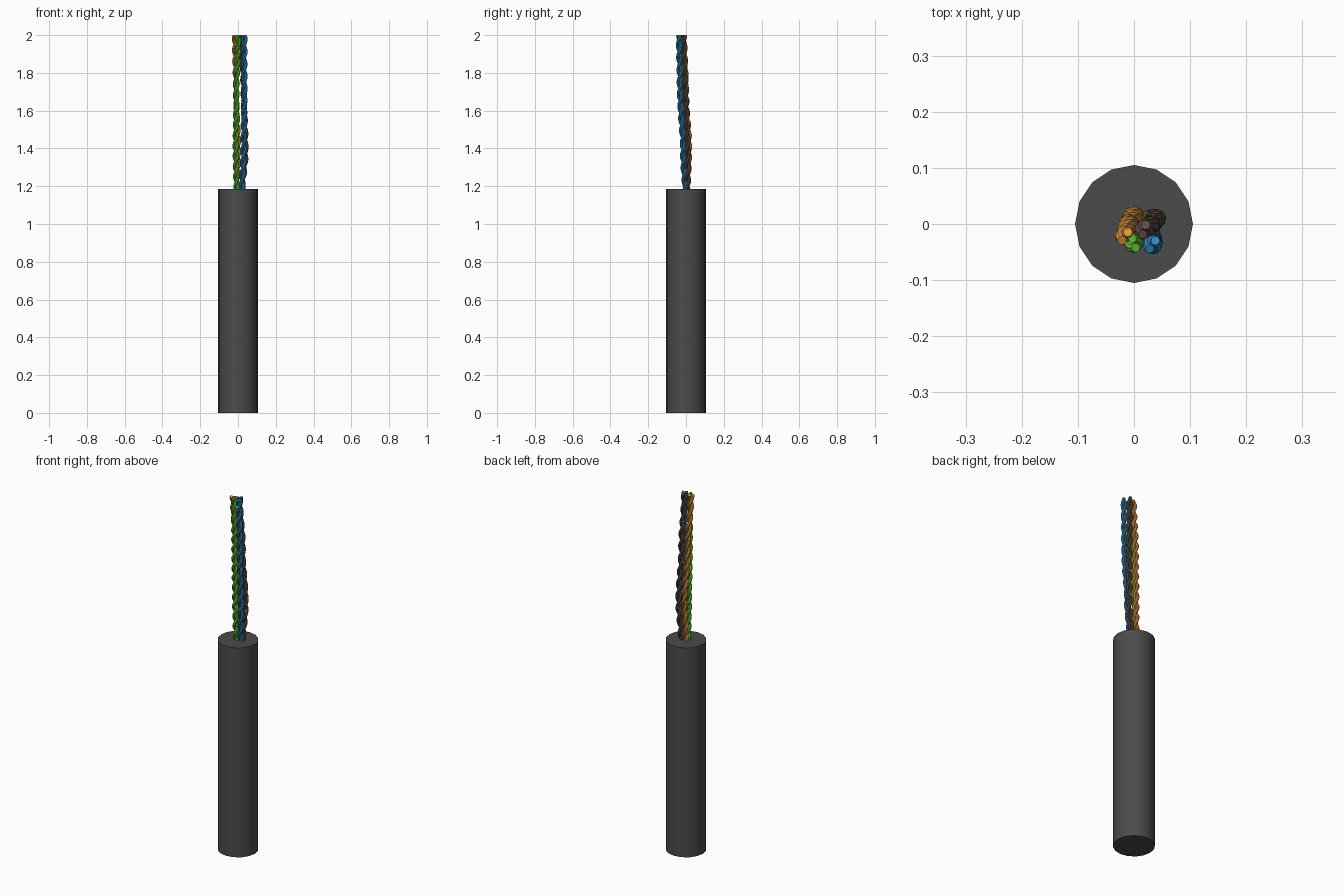
import bpy, bmesh
from math import sin, cos, pi
from mathutils import Vector

if "Cube" in bpy.data.objects:
    bpy.data.objects.remove(bpy.data.objects["Cube"])


def material(name, rgb):
    m = bpy.data.materials.new(name)
    m.diffuse_color = (*rgb, 1)
    m.use_nodes = True
    m.node_tree.nodes["Principled BSDF"].inputs["Base Color"].default_value = m.diffuse_color
    return m


# Outer jacket: capped 16-sided sleeve
R, H = 0.105, 1.185
bpy.ops.mesh.primitive_cylinder_add(vertices=16, radius=R, depth=H, location=(0, 0, H / 2),
                                    rotation=(0, 0, pi / 8))
jacket = bpy.context.object
jacket.name = "cable_jacket"
jacket.data.materials.append(material("jacket_dark_grey", (0.07, 0.07, 0.07)))
bpy.ops.object.shade_smooth_by_angle()


def path_point(pts, z):
    """Smoothly interpolated pair centre at height z."""
    for a, b in zip(pts, pts[1:]):
        if z <= b[2] + 1e-6:
            t = (z - a[2]) / (b[2] - a[2])
            t = t * t * (3 - 2 * t)
            return Vector((a[0] + (b[0] - a[0]) * t, a[1] + (b[1] - a[1]) * t, z))


def wire(name, pts, phase, pitch, mat, r=0.0085, twist_r=0.0088):
    """One round wire wound around the centre line of its pair."""
    curve = bpy.data.curves.new(name, 'CURVE')
    curve.dimensions = '3D'
    curve.bevel_depth = r
    curve.bevel_resolution = 2
    curve.use_fill_caps = True
    n = 110
    spline = curve.splines.new('POLY')
    spline.points.add(n)
    z0, z1 = pts[0][2], pts[-1][2]
    for i in range(n + 1):
        z = z0 + (z1 - z0) * i / n
        a = phase + 2 * pi * z / pitch
        p = path_point(pts, z) + Vector((cos(a), sin(a), 0)) * twist_r
        spline.points[i].co = (*p, 1)
    ob = bpy.data.objects.new(name, curve)
    bpy.context.collection.objects.link(ob)
    bpy.ops.object.select_all(action='DESELECT')
    ob.select_set(True)
    bpy.context.view_layer.objects.active = ob
    bpy.ops.object.convert(target='MESH')
    ob = bpy.context.object
    ob.name = name
    ob.data.materials.clear()
    ob.data.materials.append(mat)
    bpy.ops.object.shade_smooth_by_angle()


# Four twisted pairs: colour, twist pitch, drifting centre line
pairs = {
    "orange": ((0.75, 0.30, 0.05), 0.12,
               [(-0.006, 0.008, 1.15), (0.0, 0.016, 1.4), (-0.010, 0.0, 1.7), (-0.016, -0.022, 1.998)]),
    "green": ((0.13, 0.55, 0.03), 0.11,
              [(-0.008, -0.004, 1.15), (-0.012, -0.008, 1.4), (-0.008, -0.02, 1.7), (0.0, -0.034, 1.998)]),
    "blue": ((0.03, 0.25, 0.50), 0.13,
             [(0.018, -0.004, 1.15), (0.030, -0.016, 1.4), (0.034, -0.032, 1.7), (0.033, -0.037, 1.998)]),
    "brown": ((0.13, 0.08, 0.06), 0.14,
              [(0.022, 0.008, 1.15), (0.040, 0.010, 1.4), (0.030, -0.002, 1.7), (0.018, -0.010, 1.998)]),
}
for i, (colour, (rgb, pitch, pts)) in enumerate(pairs.items()):
    mat = material(colour + "_insulation", rgb)
    for side in (0, 1):
        wire(f"{colour}_wire_{side + 1}", pts, i * 0.9 + side * pi, pitch, mat)
